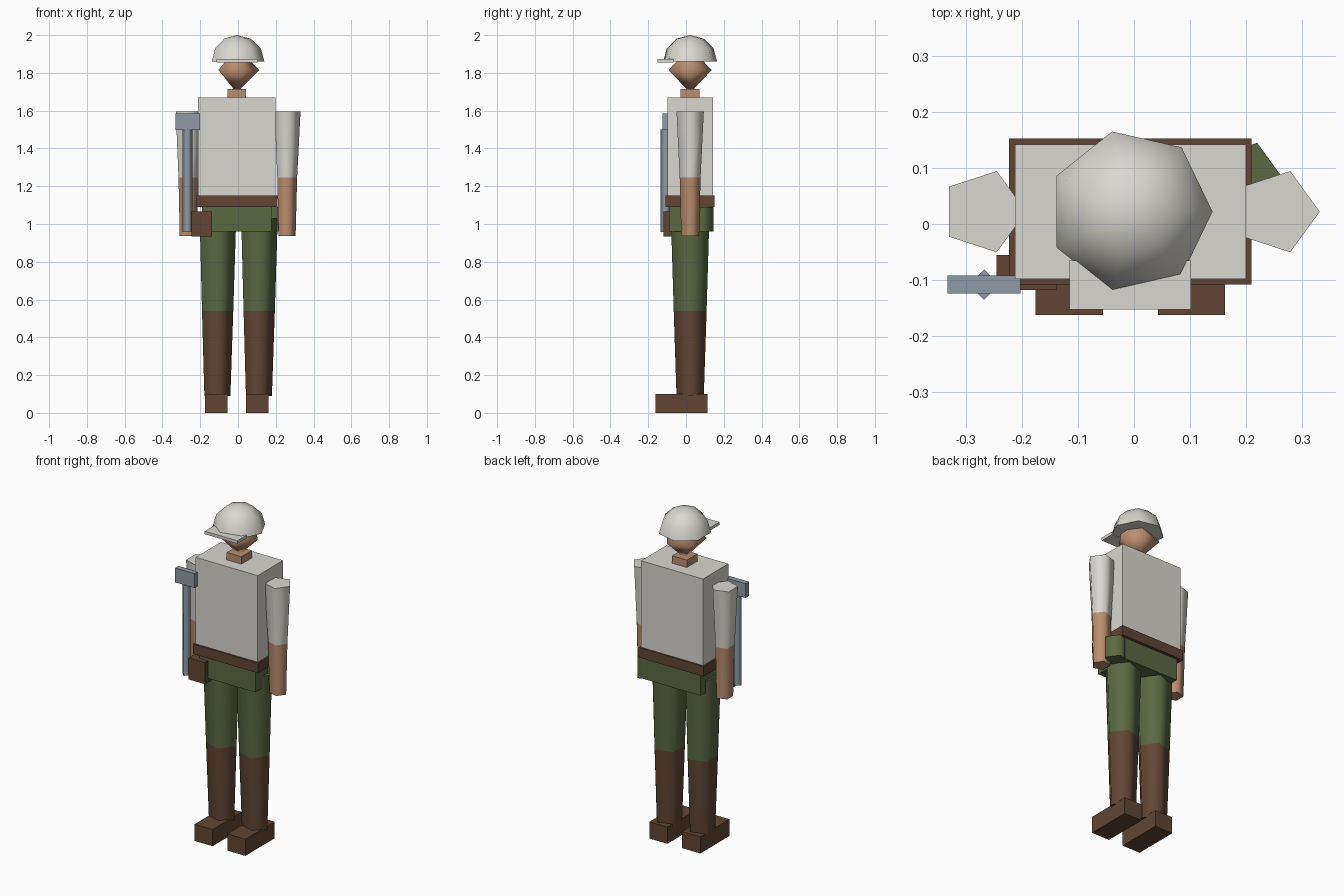
import bpy, bmesh
from math import radians, sin, cos, tau
from mathutils import Vector

default = bpy.data.objects.get("Cube")
if default:
    bpy.data.objects.remove(default, do_unlink=True)

CX, CY = -0.0065, 0.022  # body axis


def material(name, rgb):
    m = bpy.data.materials.new(name)
    m.use_nodes = True
    m.diffuse_color = (*rgb, 1)
    m.node_tree.nodes["Principled BSDF"].inputs["Base Color"].default_value = (*rgb, 1)
    return m


CLOTH = material("off white cloth", (0.69, 0.68, 0.63))
SKIN = material("skin", (0.50, 0.27, 0.16))
GREEN = material("olive green", (0.105, 0.14, 0.055))
BROWN = material("brown leather", (0.12, 0.06, 0.033))
METAL = material("grey metal", (0.28, 0.33, 0.38))


def finish(name, bm, mats):
    bmesh.ops.recalc_face_normals(bm, faces=bm.faces)
    mesh = bpy.data.meshes.new(name)
    bm.to_mesh(mesh)
    bm.free()
    for m in mats:
        mesh.materials.append(m)
    obj = bpy.data.objects.new(name, mesh)
    bpy.context.collection.objects.link(obj)
    return obj


def box(name, mat, x, y, z):
    """Box from (min, max) pairs."""
    bm = bmesh.new()
    bmesh.ops.create_cube(bm, size=1)
    for v in bm.verts:
        v.co = Vector(r[0] if c < 0 else r[1] for c, r in zip(v.co, (x, y, z)))
    return finish(name, bm, [mat])


def lathe(name, mats, sides, x, y, profile):
    """Stack of regular rings (radius, z), one material per band, smooth sides."""
    bm = bmesh.new()
    rings = []
    for r, z in profile:
        n = sides if r > 0 else 1
        rings.append([bm.verts.new((x + r * cos(tau * i / sides), y + r * sin(tau * i / sides), z))
                      for i in range(n)])
    for k, (a, b) in enumerate(zip(rings, rings[1:])):
        for i in range(sides):
            j = (i + 1) % sides
            corners = [a[i % len(a)], a[j % len(a)], b[j % len(b)], b[i % len(b)]]
            f = bm.faces.new(list(dict.fromkeys(corners)))
            f.material_index = min(k, len(mats) - 1)
            f.smooth = True
    # flat end caps with crisp rims
    for ring, index in ((rings[0], 0), (rings[-1], len(mats) - 1)):
        if len(ring) > 1:
            f = bm.faces.new(ring)
            f.material_index = index
            for e in f.edges:
                e.smooth = False
    return finish(name, bm, mats)


# Torso, belt, hips and neck
def body_box(name, mat, half_x, half_y, z):
    return box(name, mat, (CX - half_x, CX + half_x), (CY - half_y, CY + half_y), z)


body_box("torso", CLOTH, 0.206, 0.12, (1.15, 1.67))
body_box("belt", BROWN, 0.216, 0.13, (1.09, 1.15))
body_box("hips", GREEN, 0.185, 0.113, (0.96, 1.09))
body_box("neck", SKIN, 0.049, 0.05, (1.67, 1.715))

# Head and cap
lathe("head", [SKIN], 5, CX, CY, [(0, 1.695), (0.12, 1.815), (0, 1.935)])
dome = [(0.1465 * cos(radians(a)), 1.86 + 0.14 * sin(radians(a))) for a in (0, 30, 60)]
lathe("cap_dome", [CLOTH], 7, CX, CY, dome + [(0, 2.0)])
box("cap_brim", CLOTH, (-0.115, 0.102), (-0.152, -0.065), (1.856, 1.874))

# Arms, legs and boots
for side, s in (("left", 1), ("right", -1)):
    lathe(side + "_arm", [SKIN, CLOTH], 5, CX + s * 0.2615, CY,
          [(0.05, 0.937), (0.058, 1.245), (0.076, 1.595)])
    lathe(side + "_leg", [BROWN, GREEN], 5, CX + s * 0.11, CY,
          [(0.076, 0.09), (0.0915, 0.54), (0.107, 1.03)])
    foot = CX + s * 0.109
    box(side + "_boot", BROWN, (foot - 0.06, foot + 0.06), (-0.162, 0.115), (0, 0.1))

# Belt gear
lathe("canteen", [GREEN], 5, 0.198, 0.078, [(0.07, 0.96), (0.07, 1.09)])
box("pouch", BROWN, (-0.245, -0.137), (-0.118, -0.055), (0.935, 1.065))

# Hand tool
lathe("tool_shaft", [METAL], 4, -0.267, -0.108, [(0.027, 0.957), (0.027, 1.5)])
box("tool_head", METAL, (-0.332, -0.202), (-0.124, -0.092), (1.498, 1.584))
